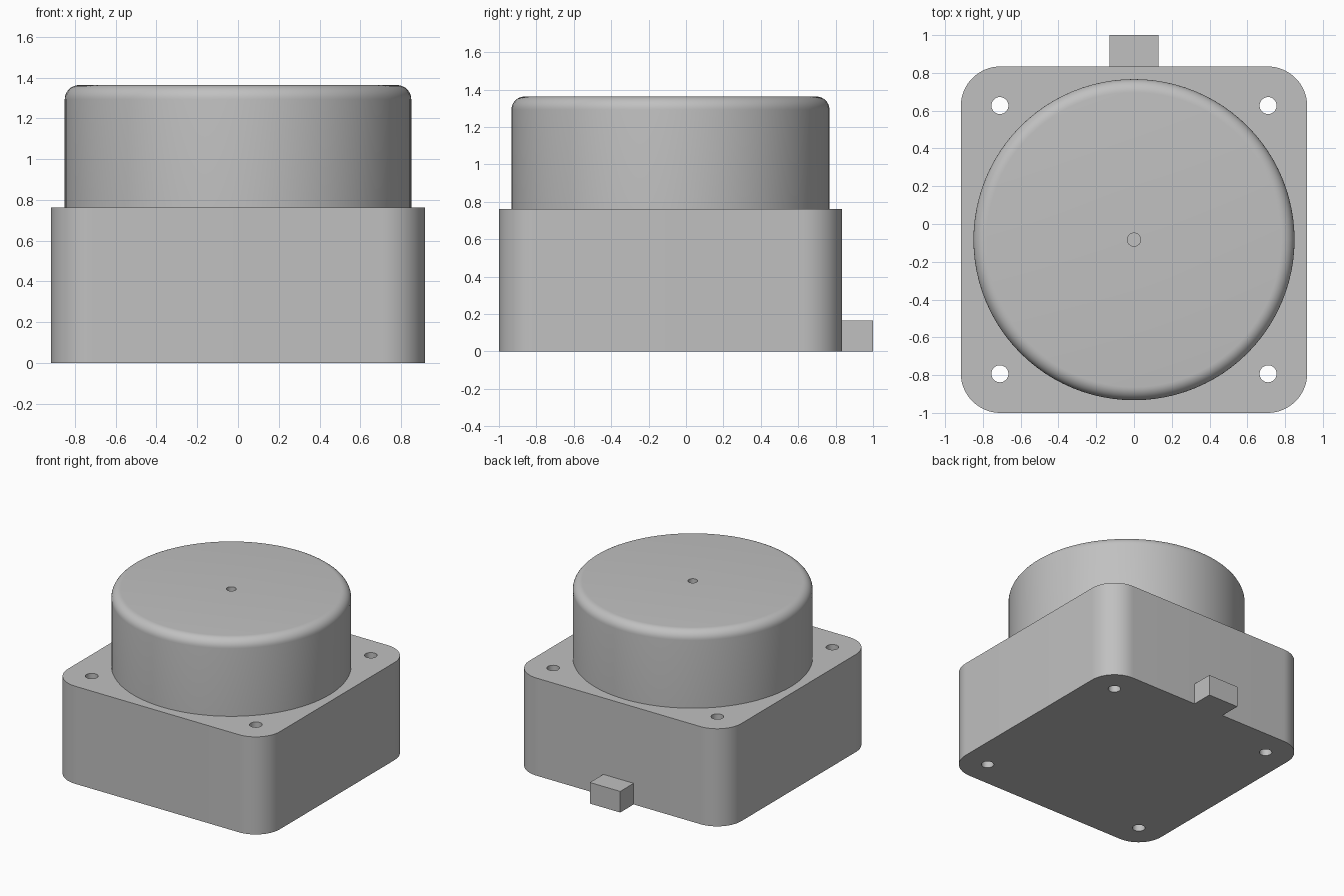
import bpy, bmesh
from math import sin, cos, pi, radians

if "Cube" in bpy.data.objects:
    bpy.data.objects.remove(bpy.data.objects["Cube"])

CY = -0.083          # centre of the housing in y
HALF = 0.917         # half width of the housing
BASE_TOP = 0.763
TOP = 1.363

grey = bpy.data.materials.new("housing grey")
grey.use_nodes = True
colour = (0.53, 0.53, 0.53, 1)
grey.diffuse_color = colour
grey.node_tree.nodes["Principled BSDF"].inputs["Base Color"].default_value = colour


def make_object(name, bm):
    bmesh.ops.recalc_face_normals(bm, faces=bm.faces)
    mesh = bpy.data.meshes.new(name)
    bm.to_mesh(mesh)
    bm.free()
    mesh.materials.append(grey)
    obj = bpy.data.objects.new(name, mesh)
    bpy.context.collection.objects.link(obj)
    return obj


def activate(obj):
    bpy.ops.object.select_all(action='DESELECT')
    obj.select_set(True)
    bpy.context.view_layer.objects.active = obj


def smooth(obj):
    activate(obj)
    bpy.ops.object.shade_smooth_by_angle(angle=radians(30))


def arc(cx, cy, r, start, end, steps):
    angles = [start + (end - start) * i / steps for i in range(steps + 1)]
    return [(cx + r * cos(a), cy + r * sin(a)) for a in angles]


# Square housing with rounded upright corners
radius = 0.21
inner = HALF - radius
outline = []
for i, (sx, sy) in enumerate([(1, 1), (-1, 1), (-1, -1), (1, -1)]):
    outline += arc(sx * inner, CY + sy * inner, radius, i * pi / 2, (i + 1) * pi / 2, 16)
bm = bmesh.new()
floor = bm.faces.new([bm.verts.new((x, y, 0)) for x, y in outline])
new = bmesh.ops.extrude_face_region(bm, geom=[floor], use_keep_orig=True)["geom"]
bmesh.ops.translate(bm, vec=(0, 0, BASE_TOP),
                    verts=[v for v in new if isinstance(v, bmesh.types.BMVert)])
housing = make_object("housing", bm)

# Four screw holes through the corners
bm = bmesh.new()
for sx in (-1, 1):
    for sy in (-1, 1):
        hole = bmesh.ops.create_cone(bm, cap_ends=True, segments=32, radius1=0.045,
                                     radius2=0.045, depth=2)
        bmesh.ops.translate(bm, verts=hole["verts"], vec=(sx * 0.71, CY + sy * 0.71, 0.4))
cutter = make_object("screw_hole_cutter", bm)
cutter.hide_render = True
cut = housing.modifiers.new("screw holes", 'BOOLEAN')
cut.object = cutter
cut.operation = 'DIFFERENCE'
cut.solver = 'EXACT'
activate(housing)
bpy.ops.object.modifier_apply(modifier=cut.name)
bpy.data.objects.remove(cutter)
smooth(housing)

# Round drum with a filleted rim and a small blind hole in the middle
R, FILLET, HOLE = 0.85, 0.07, 0.035
profile = [(0, BASE_TOP), (R, BASE_TOP)]
profile += arc(R - FILLET, TOP - FILLET, FILLET, 0, pi / 2, 8)
profile += [(HOLE, TOP), (HOLE, TOP - 0.2), (0, TOP - 0.2)]
bm = bmesh.new()
verts = [bm.verts.new((x, CY, z)) for x, z in profile]
edges = [bm.edges.new(pair) for pair in zip(verts, verts[1:])]
bmesh.ops.spin(bm, geom=verts + edges, cent=(0, CY, 0), axis=(0, 0, 1),
               angle=2 * pi, steps=96)
bmesh.ops.remove_doubles(bm, verts=bm.verts, dist=0.0005)
smooth(make_object("drum", bm))

# Cable connector block on the back
bm = bmesh.new()
bmesh.ops.create_cube(bm, size=1)
back = CY + HALF
bmesh.ops.scale(bm, verts=bm.verts, vec=(0.262, 1 - back, 0.165))
bmesh.ops.translate(bm, verts=bm.verts, vec=(0, (1 + back) / 2, 0.0825))
make_object("cable_connector", bm)
